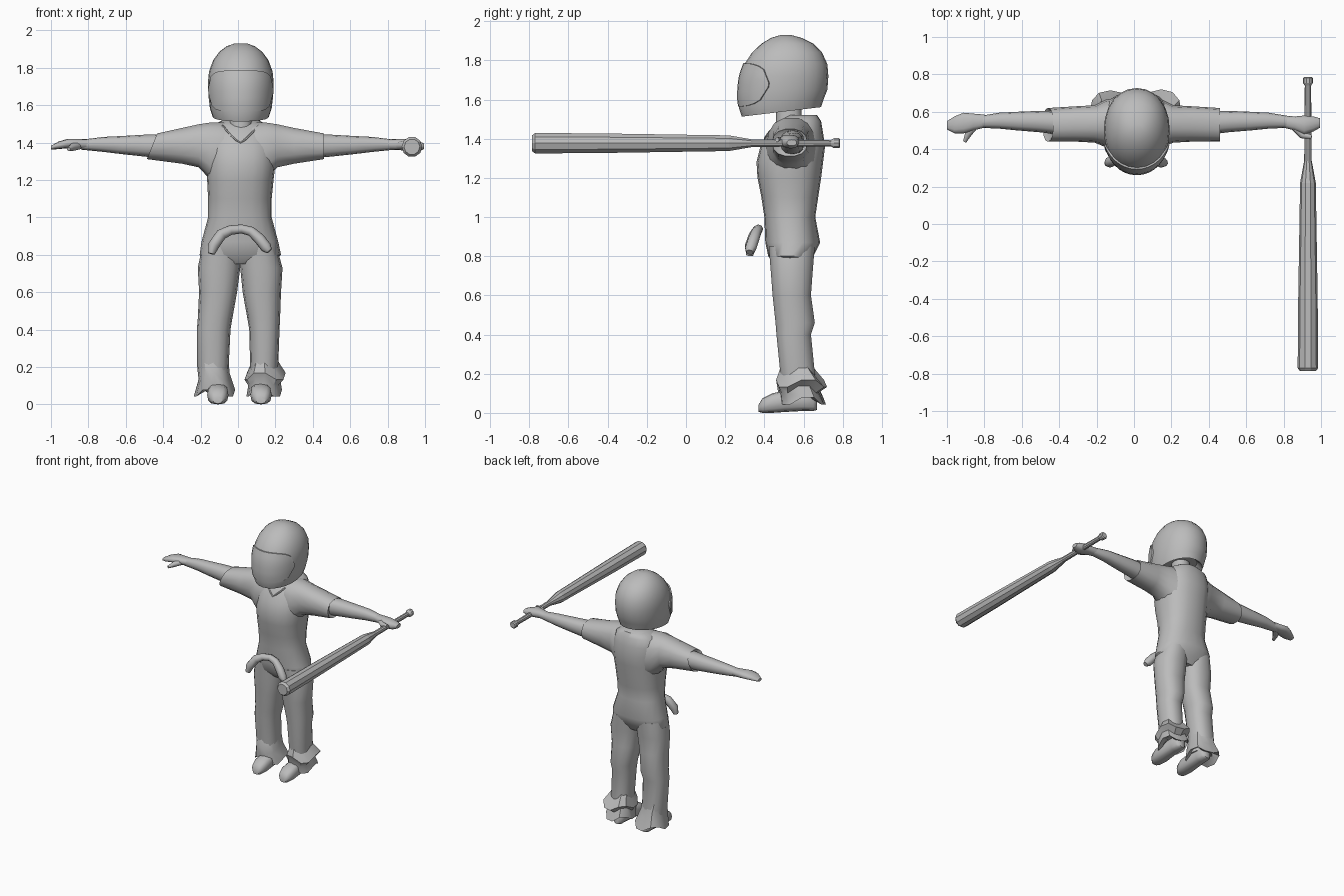
import bpy, bmesh, math
from mathutils import Vector

grey = bpy.data.materials.new("plain_grey")
grey.diffuse_color = (0.5, 0.5, 0.5, 1)


def finish(name, bm, smooth=50):
    bmesh.ops.recalc_face_normals(bm, faces=bm.faces)
    me = bpy.data.meshes.new(name)
    bm.to_mesh(me)
    bm.free()
    ob = bpy.data.objects.new(name, me)
    bpy.context.collection.objects.link(ob)
    me.materials.append(grey)
    if smooth:
        bpy.ops.object.select_all(action='DESELECT')
        bpy.context.view_layer.objects.active = ob
        ob.select_set(True)
        bpy.ops.object.shade_smooth_by_angle(angle=math.radians(smooth))
    return ob


def point(axis, ring, a, power):
    """Point on a rounded-box section; ring = (t, u0, u1, v0, v1)."""
    t, u0, u1, v0, v1 = ring
    c, s = math.cos(a), math.sin(a)
    u = (u0 + u1) / 2 + (u1 - u0) / 2 * math.copysign(abs(c) ** power, c)
    v = (v0 + v1) / 2 + (v1 - v0) / 2 * math.copysign(abs(s) ** power, s)
    return Vector({'x': (t, u, v), 'y': (u, t, v), 'z': (u, v, t)}[axis])


def loft(name, axis, rings, n=16, power=0.85, warp=None, smooth=50):
    bm = bmesh.new()
    loops = []
    for ring in rings:
        pts = [point(axis, ring, 2 * math.pi * i / n, power) for i in range(n)]
        loops.append([bm.verts.new(warp(p, i) if warp else p) for i, p in enumerate(pts)])
    for a, b in zip(loops, loops[1:]):
        for i in range(n):
            bm.faces.new((a[i], a[(i + 1) % n], b[(i + 1) % n], b[i]))
    bm.faces.new(loops[0])
    bm.faces.new(loops[-1])
    return finish(name, bm, smooth)


def tube(name, pts, radii, n=8):
    bm = bmesh.new()
    loops = []
    pts = [Vector(p) for p in pts]
    for k, p in enumerate(pts):
        d = (pts[min(k + 1, len(pts) - 1)] - pts[max(k - 1, 0)]).normalized()
        side = d.cross(Vector((0.1, 1, 0.05))).normalized()
        up = side.cross(d)
        loops.append([bm.verts.new(p + radii[k] * (side * math.cos(2 * math.pi * i / n)
                      + up * math.sin(2 * math.pi * i / n))) for i in range(n)])
    for a, b in zip(loops, loops[1:]):
        for i in range(n):
            bm.faces.new((a[i], a[(i + 1) % n], b[(i + 1) % n], b[i]))
    bm.faces.new(loops[0])
    bm.faces.new(loops[-1])
    return finish(name, bm)


def at(rings, t):
    """Interpolated ring at height t."""
    for a, b in zip(rings, rings[1:]):
        if a[0] <= t <= b[0]:
            f = (t - a[0]) / (b[0] - a[0])
            return tuple(p + (q - p) * f for p, q in zip(a, b))


# Shirt body and hips
torso = [(0.75, -0.15, 0.17, 0.46, 0.62), (0.80, -0.205, 0.23, 0.42, 0.65),
         (0.87, -0.195, 0.215, 0.405, 0.685), (1.0, -0.16, 0.18, 0.40, 0.66),
         (1.1, -0.16, 0.18, 0.385, 0.675), (1.2, -0.165, 0.19, 0.365, 0.69),
         (1.28, -0.17, 0.20, 0.36, 0.70), (1.36, -0.17, 0.20, 0.38, 0.71),
         (1.43, -0.165, 0.19, 0.42, 0.70), (1.49, -0.14, 0.165, 0.465, 0.69),
         (1.52, -0.08, 0.11, 0.52, 0.67)]
loft("shirt_body", 'z', torso, 20)

# Sleeves, arms
for s, side in ((1, "right"), (-1, "left")):
    slant = 0.0 if s > 0 else 0.5

    def sleeve_warp(p, i, s=s, slant=slant):
        if abs(p.x) > 0.4:
            p.x += s * slant * (1.38 - p.z) * 0.8
        return p
    loft("sleeve_" + side, 'x',
         [(s * x, *r) for x, *r in [(0.06, 0.42, 0.68, 1.15, 1.51), (0.15, 0.41, 0.665, 1.2, 1.51),
          (0.21, 0.435, 0.635, 1.265, 1.50), (0.3, 0.44, 0.63, 1.285, 1.48),
          (0.46, 0.44, 0.62, 1.31, 1.45), (0.44, 0.47, 0.60, 1.33, 1.43)]], 14, warp=sleeve_warp)
    loft("arm_" + side, 'x',
         [(s * x, *r) for x, *r in [(0.38, 0.475, 0.605, 1.315, 1.445), (0.5, 0.49, 0.605, 1.325, 1.442),
          (0.62, 0.5, 0.60, 1.338, 1.435), (0.72, 0.51, 0.595, 1.35, 1.43),
          (0.84, 0.515, 0.575, 1.362, 1.415)]], 12)

# Hands and thumbs
loft("hand_left", 'x', [(-0.8, 0.515, 0.585, 1.365, 1.418), (-0.86, 0.5, 0.59, 1.365, 1.42),
     (-0.91, 0.485, 0.595, 1.37, 1.42), (-0.96, 0.485, 0.575, 1.365, 1.405),
     (-1.0, 0.505, 0.55, 1.362, 1.382)], 12)
tube("thumb_left", [(-0.85, 0.53, 1.385), (-0.885, 0.485, 1.375), (-0.905, 0.44, 1.365)],
     [0.022, 0.02, 0.01])
loft("hand_right", 'x', [(0.8, 0.515, 0.58, 1.362, 1.417), (0.86, 0.5, 0.575, 1.36, 1.42),
     (0.91, 0.475, 0.58, 1.355, 1.42), (0.96, 0.495, 0.575, 1.35, 1.41),
     (0.995, 0.515, 0.565, 1.365, 1.395)], 12)
tube("thumb_right", [(0.86, 0.52, 1.385), (0.9, 0.475, 1.39), (0.95, 0.465, 1.395)],
     [0.022, 0.019, 0.011])

# Trouser legs
loft("trouser_leg_right", 'z', [(0.1, 0.07, 0.2, 0.49, 0.65), (0.2, 0.065, 0.215, 0.48, 0.66),
     (0.4, 0.06, 0.222, 0.46, 0.64), (0.46, 0.05, 0.225, 0.455, 0.66),
     (0.6, 0.025, 0.23, 0.44, 0.64), (0.73, 0.012, 0.238, 0.43, 0.65),
     (0.85, 0.01, 0.205, 0.42, 0.66)], 14)
loft("trouser_leg_left", 'z', [(0.08, -0.205, -0.05, 0.49, 0.65), (0.2, -0.218, -0.05, 0.48, 0.66),
     (0.4, -0.22, -0.04, 0.46, 0.64), (0.46, -0.215, -0.03, 0.455, 0.66),
     (0.6, -0.208, -0.005, 0.44, 0.64), (0.73, -0.215, 0.012, 0.43, 0.65),
     (0.85, -0.19, 0.012, 0.42, 0.66)], 14)


# Crumpled cuffs
def crumple(p, i):
    p.z += 0.018 * (-1) ** (i // 2)
    return p


loft("cuff_right", 'z', [(0.22, 0.07, 0.21, 0.485, 0.655), (0.15, 0.035, 0.255, 0.46, 0.72),
     (0.12, 0.055, 0.225, 0.475, 0.675), (0.06, 0.045, 0.235, 0.48, 0.705),
     (0.09, 0.08, 0.19, 0.51, 0.65)], 12, warp=crumple, smooth=40)
loft("cuff_left", 'z', [(0.22, -0.217, -0.05, 0.485, 0.655), (0.15, -0.21, -0.045, 0.46, 0.675),
     (0.06, -0.237, -0.015, 0.475, 0.715), (0.09, -0.18, -0.06, 0.51, 0.65)],
     12, warp=crumple, smooth=40)

# Shoes
for side, cx in (("right", 0.123), ("left", -0.108)):
    loft("shoe_" + side, 'y', [(y, cx - w, cx + w, z0, z1) for y, w, z0, z1 in
         [(0.37, 0.025, 0.005, 0.04), (0.39, 0.045, 0, 0.075), (0.44, 0.057, 0, 0.1),
          (0.51, 0.055, 0.005, 0.115), (0.6, 0.048, 0.01, 0.12), (0.65, 0.045, 0.01, 0.11),
          (0.67, 0.025, 0.015, 0.09)]], 12, 0.75)

# Neck and neckline trim
loft("neck", 'z', [(1.42, -0.06, 0.09, 0.45, 0.62), (1.5, -0.045, 0.075, 0.46, 0.59),
                   (1.6, -0.045, 0.075, 0.46, 0.59)], 12)
trim = []
for k in range(9):
    f = (k - 4) / 4
    z = 1.4 + 0.09 * abs(f) ** 1.3
    r = at(torso, z)
    x = 0.013 + 0.095 * f
    c = (x - (r[1] + r[2]) / 2) / ((r[2] - r[1]) / 2)
    s = (1 - abs(c) ** (2 / 0.85)) ** (0.85 / 2)
    trim.append((x, (r[3] + r[4]) / 2 - s * (r[4] - r[3]) / 2, z))
tube("neckline_trim", trim, [0.006] * 9, 6)

# Helmet shell with tilted, recessed lower rim
shell = [(1.535, -0.135, 0.165, 0.285, 0.69), (1.58, -0.15, 0.18, 0.27, 0.705),
         (1.65, -0.158, 0.188, 0.27, 0.722), (1.72, -0.161, 0.191, 0.278, 0.727),
         (1.78, -0.155, 0.185, 0.298, 0.722), (1.84, -0.133, 0.163, 0.337, 0.695),
         (1.885, -0.1, 0.13, 0.385, 0.65), (1.915, -0.06, 0.09, 0.435, 0.59),
         (1.93, -0.018, 0.048, 0.485, 0.535)]


def tilt(p, i=0):
    if p.z < 1.6:
        p.z += 0.12 * (p.y - 0.47)
    return p


loft("helmet", 'z', [(1.6, -0.1, 0.13, 0.33, 0.65), (1.55, -0.12, 0.15, 0.305, 0.67)] + shell,
     24, 0.95, tilt)

# Visor: a curved plate hugging the helmet front
bm = bmesh.new()
rows, cols = 7, 15
grid = []
for j in range(cols):
    f = 2 * j / (cols - 1) - 1
    half = 0.108 * max(0.0, 1 - abs(f) ** 4) ** 0.5 + 0.012
    col = []
    for i in range(rows):
        z = 1.675 + half * (2 * i / (rows - 1) - 1) * 0.92
        p = point('z', at(shell, z), -math.pi / 2 + f * math.radians(72), 0.95)
        out = Vector((p.x - 0.015, p.y - 0.5, 0)).normalized()
        col.append((bm.verts.new(p + out * 0.009), bm.verts.new(p - out * 0.004)))
    grid.append(col)
for j in range(cols - 1):
    for i in range(rows - 1):
        q = (grid[j][i], grid[j + 1][i], grid[j + 1][i + 1], grid[j][i + 1])
        bm.faces.new([v[0] for v in q])
        bm.faces.new([v[1] for v in reversed(q)])
rim = ([c[0] for c in grid] + grid[-1][1:] + [c[-1] for c in grid[-2::-1]] + grid[0][-2:0:-1])
for a, b in zip(rim, rim[1:] + rim[:1]):
    bm.faces.new((a[0], a[1], b[1], b[0]))
finish("visor", bm)

# Arched pouch strap in front of the waist
tube("waist_arch", [(-0.142, 0.325, 0.805), (-0.13, 0.33, 0.85), (-0.09, 0.35, 0.908),
     (-0.04, 0.365, 0.932), (0.02, 0.37, 0.938), (0.07, 0.36, 0.925), (0.115, 0.345, 0.885),
     (0.15, 0.33, 0.84), (0.168, 0.325, 0.82)],
     [0.018, 0.03, 0.03, 0.026, 0.024, 0.026, 0.03, 0.03, 0.018])

# Faceted bat
loft("bat", 'y', [(y, 0.93 - r, 0.93 + r, 1.377 - r, 1.377 + r) for y, r in
     [(-0.787, 0.042), (-0.77, 0.055), (-0.4, 0.052), (0.22, 0.042), (0.34, 0.02), (0.74, 0.017),
      (0.755, 0.027), (0.78, 0.027), (0.787, 0.02)]], 10, 1.0, smooth=0)
